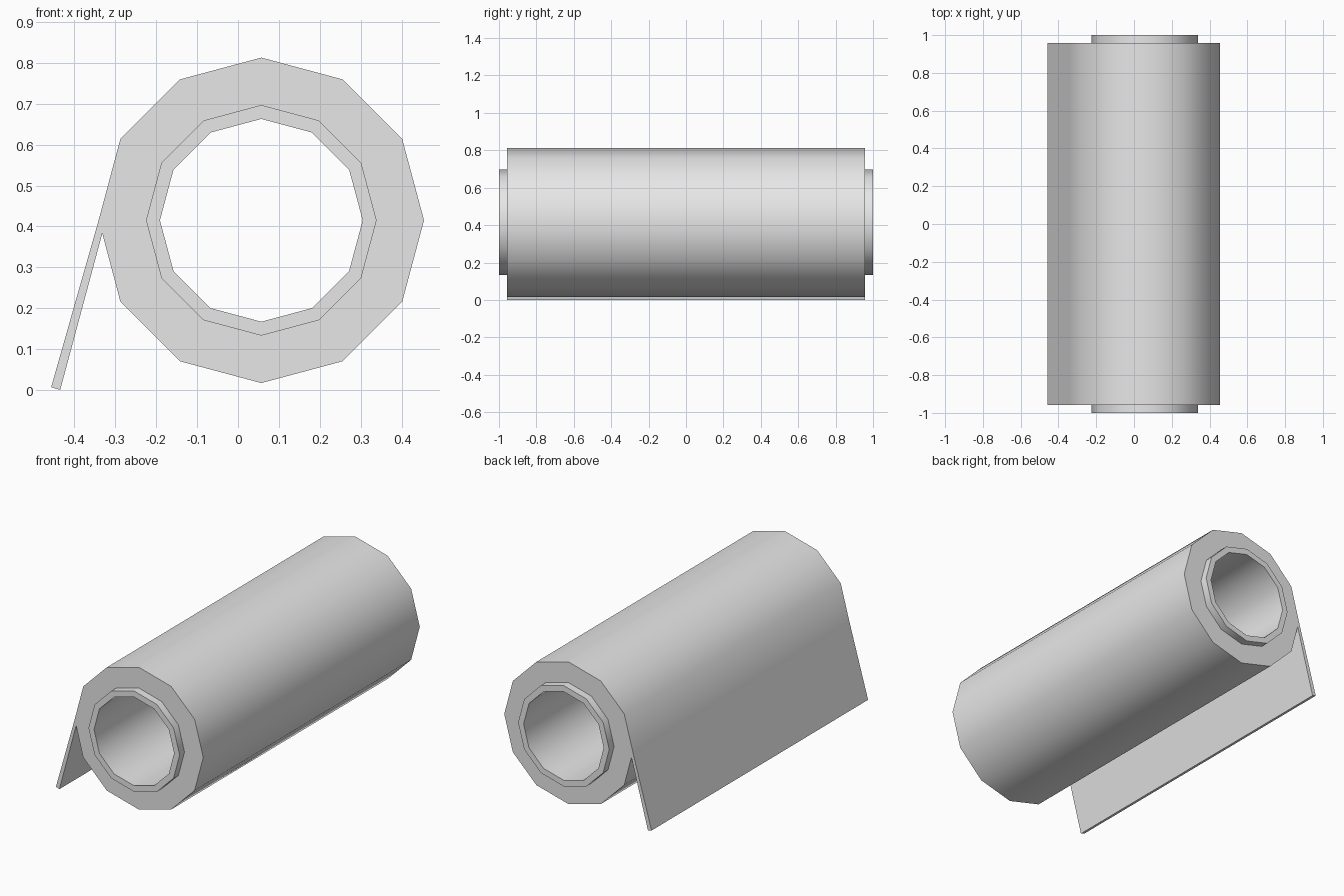
import bpy, bmesh
from math import sin, cos, pi, radians

if "Cube" in bpy.data.objects:
    bpy.data.objects.remove(bpy.data.objects["Cube"], do_unlink=True)

SIDES = 12
CX, CZ = 0.057, 0.415

grey = bpy.data.materials.new("light_grey")
grey.use_nodes = True
colour = (0.8, 0.8, 0.8, 1)
grey.diffuse_color = colour
grey.node_tree.nodes["Principled BSDF"].inputs["Base Color"].default_value = colour


def ring(radius):
    return [(CX + radius * cos(2 * pi * i / SIDES), CZ + radius * sin(2 * pi * i / SIDES))
            for i in range(SIDES)]


def extruded_tube(name, outer, inner, half_length, flap=None):
    """Ring of end faces, plus an optional flap hanging from the left corner, extruded along y."""
    bm = bmesh.new()

    def verts(points):
        return [bm.verts.new((x, -half_length, z)) for x, z in points]

    out, inn = verts(ring(outer)), verts(ring(inner))
    flap_verts = verts(flap) if flap else []
    left = SIDES // 2
    for i in range(SIDES):
        j = (i + 1) % SIDES
        split = flap_verts[-1:] if i == left else []
        bm.faces.new([out[i], *split, out[j], inn[j], inn[i]])
    if flap:
        bm.faces.new([out[left], *flap_verts])
    ends = bmesh.ops.extrude_face_region(bm, geom=bm.faces[:], use_keep_orig=True)
    moved = [v for v in ends["geom"] if isinstance(v, bmesh.types.BMVert)]
    bmesh.ops.translate(bm, verts=moved, vec=(0, 2 * half_length, 0))
    bmesh.ops.recalc_face_normals(bm, faces=bm.faces[:])
    mesh = bpy.data.meshes.new(name)
    bm.to_mesh(mesh)
    bm.free()
    mesh.materials.append(grey)
    obj = bpy.data.objects.new(name, mesh)
    bpy.context.collection.objects.link(obj)
    bpy.ops.object.select_all(action="DESELECT")
    obj.select_set(True)
    bpy.context.view_layer.objects.active = obj
    bpy.ops.object.shade_smooth_by_angle(angle=radians(40))
    return obj


# Cardboard core, sticking out at both ends
extruded_tube("core_tube", 0.282, 0.248, 1.0)

# Wound sheet with its loose end hanging down on the right side
loose_end = [(-0.457, 0.007), (-0.435, 0.0), (-0.332, 0.383)]
extruded_tube("paper_roll", 0.398, 0.28, 0.957, loose_end)
